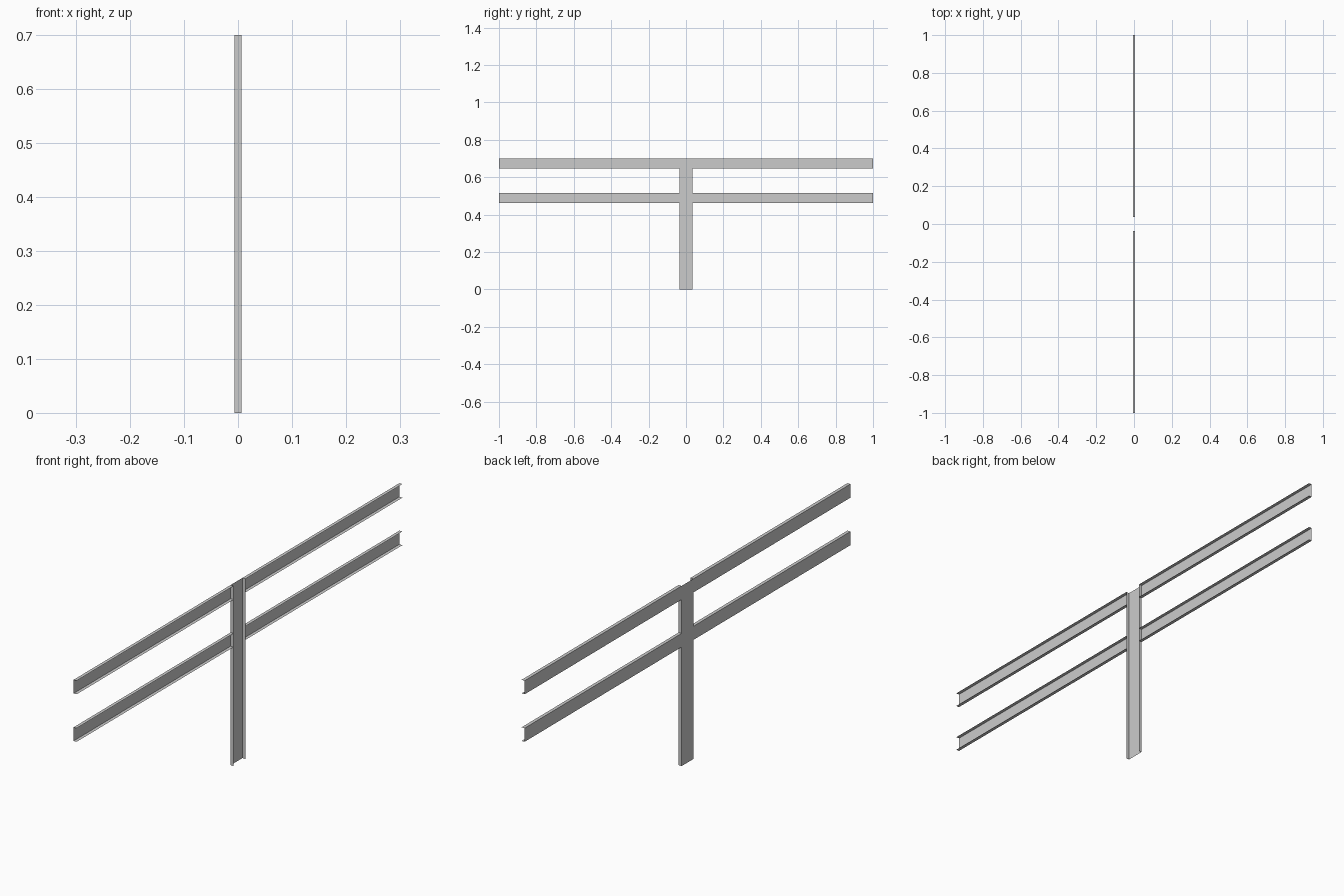
import bpy
from mathutils import Vector

if "Cube" in bpy.data.objects:
    bpy.data.objects.remove(bpy.data.objects["Cube"])

X_WEB, X_LIP = -0.0065, 0.0065   # web plane and flange edge
POST_HALF = 0.036


def channel(name, start, end, across):
    """Thin C-section: web at X_WEB, flanges pointing to +x at both sides of `across`."""
    start, end, half = Vector(start), Vector(end), Vector(across)
    depth = Vector((X_LIP - X_WEB, 0, 0))
    profile = [half + depth, half, -half, -half + depth]
    verts = [start + p for p in profile] + [end + p for p in profile]
    faces = [(i, i + 4, i + 5, i + 1) for i in range(3)]
    mesh = bpy.data.meshes.new(name)
    mesh.from_pydata(verts, [], faces)
    obj = bpy.data.objects.new(name, mesh)
    bpy.context.collection.objects.link(obj)
    return obj


# Upright post
channel("post", (X_WEB, 0, 0), (X_WEB, 0, 0.7), (0, -POST_HALF, 0))

# Two rails on each side, butting against the post
for level, z in (("upper", 0.6735), ("lower", 0.489)):
    channel(f"{level}_rail_front", (X_WEB, -1, z), (X_WEB, -POST_HALF, z), (0, 0, 0.0265))
    channel(f"{level}_rail_back", (X_WEB, POST_HALF, z), (X_WEB, 1, z), (0, 0, 0.0265))
